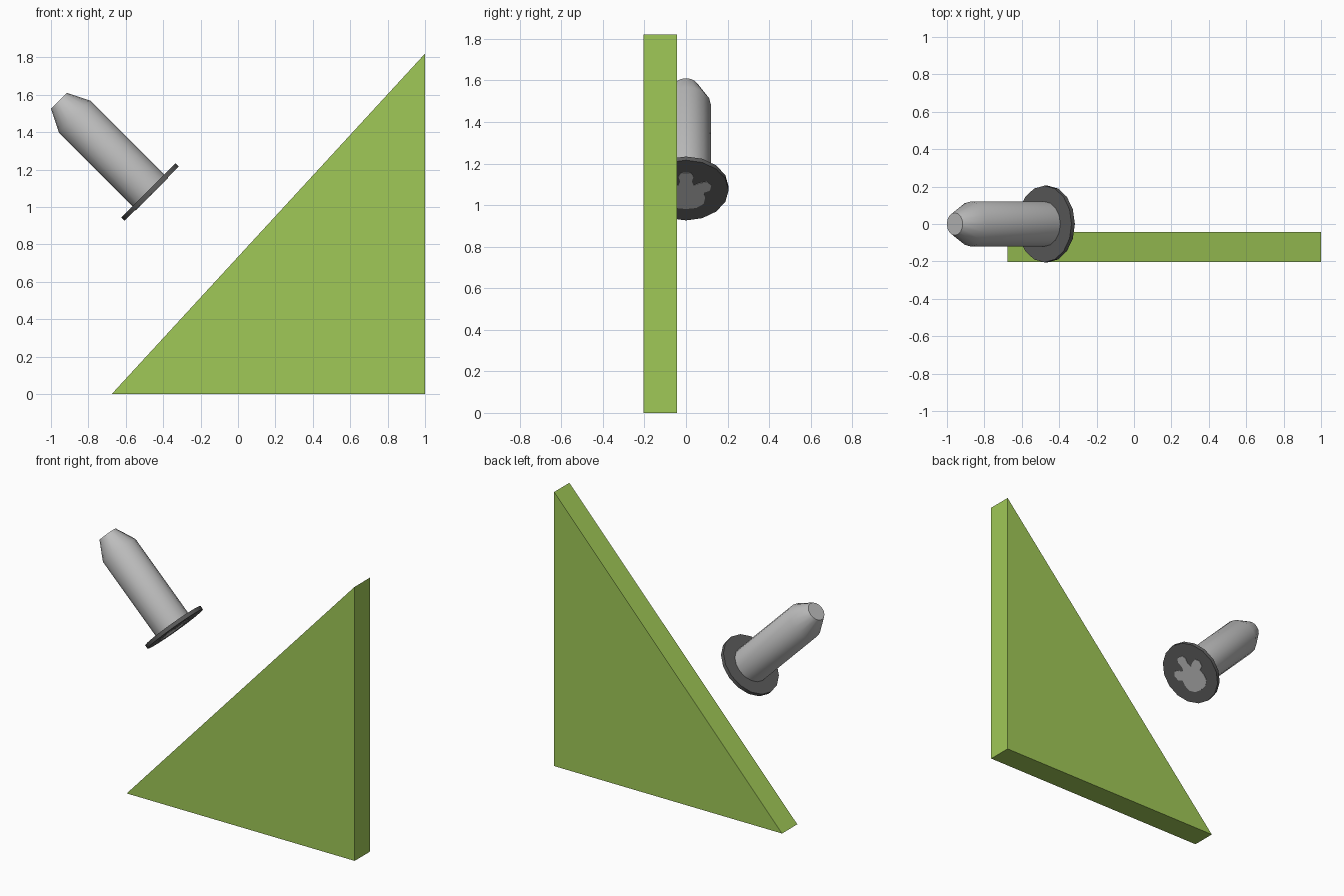
import bpy
import bmesh
import math
from mathutils import Matrix

cube = bpy.data.objects.get("Cube")
if cube:
    bpy.data.objects.remove(cube, do_unlink=True)


def material(name, colour):
    m = bpy.data.materials.new(name)
    m.use_nodes = True
    m.diffuse_color = (*colour, 1)
    m.node_tree.nodes["Principled BSDF"].inputs["Base Color"].default_value = (*colour, 1)
    return m


green = material("leaf green", (0.35, 0.58, 0.095))
light_grey = material("light grey", (0.51, 0.51, 0.51))
dark_grey = material("dark grey", (0.11, 0.11, 0.11))


def finish(name, bm, mat, matrix=None, smooth=False):
    bmesh.ops.recalc_face_normals(bm, faces=bm.faces)
    mesh = bpy.data.meshes.new(name)
    bm.to_mesh(mesh)
    bm.free()
    mesh.materials.append(mat)
    obj = bpy.data.objects.new(name, mesh)
    bpy.context.collection.objects.link(obj)
    if matrix:
        obj.matrix_world = matrix
    if smooth:
        bpy.ops.object.select_all(action='DESELECT')
        obj.select_set(True)
        bpy.context.view_layer.objects.active = obj
        bpy.ops.object.shade_smooth_by_angle(angle=math.radians(35))
    return obj


def prism(outline, offset):
    """Extrude a closed outline along an offset."""
    bm = bmesh.new()
    face = bm.faces.new([bm.verts.new(p) for p in outline])
    ext = bmesh.ops.extrude_face_region(bm, geom=[face])
    moved = [g for g in ext["geom"] if isinstance(g, bmesh.types.BMVert)]
    bmesh.ops.translate(bm, verts=moved, vec=offset)
    return bm


def turned(profile, sides=16):
    """Capped solid of revolution from (radius, height) pairs."""
    bm = bmesh.new()
    rings = []
    for r, z in profile:
        angles = [2 * math.pi * i / sides for i in range(sides)]
        rings.append([bm.verts.new((r * math.cos(a), r * math.sin(a), z)) for a in angles])
    for low, high in zip(rings, rings[1:]):
        for i in range(sides):
            j = (i + 1) % sides
            bm.faces.new((low[i], low[j], high[j], high[i]))
    bm.faces.new(rings[0][::-1])
    bm.faces.new(rings[-1])
    return bm


# Large upright triangular slab
triangle = [(-0.675, -0.204, 0), (1, -0.204, 0), (1, -0.204, 1.82)]
finish("triangle_slab", prism(triangle, (0, 0.16, 0)), green)

# Tilted peg: its own z axis points up and to the model's right
tilt = Matrix.Translation((-0.47, 0, 1.08)) @ Matrix.Rotation(math.radians(-45), 4, 'Y')
finish("peg_shaft", turned([(0.12, 0), (0.12, 0.57), (0.06, 0.69)]), light_grey, tilt, True)
finish("peg_flange", turned([(0.205, -0.0125), (0.205, 0.0125)]), dark_grey, tilt, True)

# Lobed inlay on the underside of the flange, mirrored from half an outline
half = [(0.122, 0.0), (0.118, 0.025), (0.095, 0.036), (0.06, 0.028), (0.035, 0.037),
        (0.05, 0.065), (0.06, 0.1), (0.035, 0.122), (0.0, 0.115), (-0.015, 0.085),
        (-0.05, 0.092), (-0.09, 0.085), (-0.118, 0.05), (-0.125, 0.0)]
outline = half + [(u, -v) for u, v in half[-2:0:-1]]
inlay = prism([(u, v, -0.015) for u, v in outline], (0, 0, 0.004))
finish("flange_inlay", inlay, light_grey, tilt)
